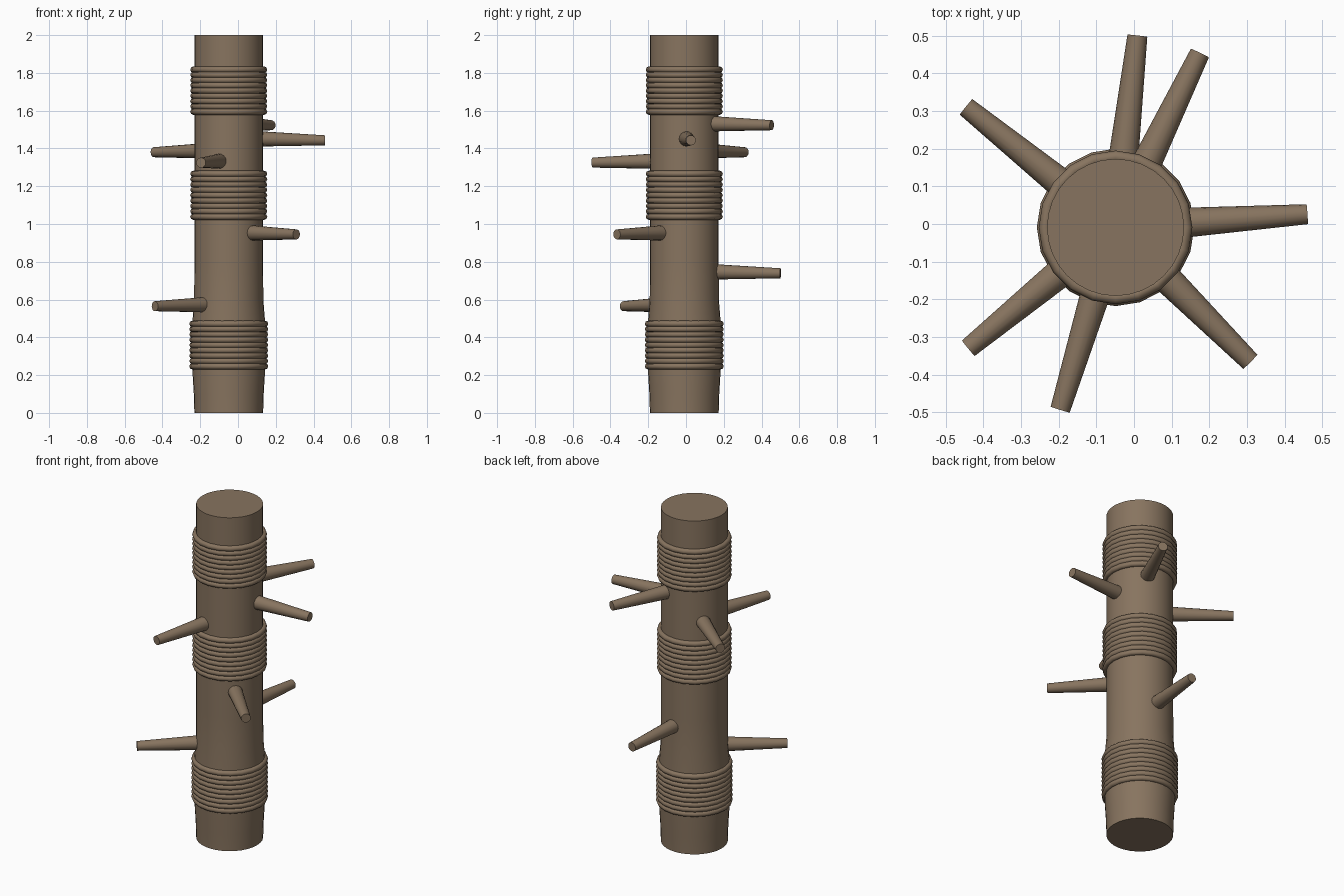
import bpy, bmesh, math
from mathutils import Vector

if "Cube" in bpy.data.objects:
    bpy.data.objects.remove(bpy.data.objects["Cube"])

CX, CY = -0.049, -0.009

wood = bpy.data.materials.new("brown wood")
wood.diffuse_color = (0.245, 0.175, 0.115, 1)
wood.use_nodes = True
wood.node_tree.nodes["Principled BSDF"].inputs["Base Color"].default_value = wood.diffuse_color


def finish(name, bm, angle=40):
    bmesh.ops.recalc_face_normals(bm, faces=bm.faces)
    me = bpy.data.meshes.new(name)
    bm.to_mesh(me)
    bm.free()
    ob = bpy.data.objects.new(name, me)
    bpy.context.collection.objects.link(ob)
    me.materials.append(wood)
    bpy.ops.object.select_all(action='DESELECT')
    ob.select_set(True)
    bpy.context.view_layer.objects.active = ob
    bpy.ops.object.shade_smooth_by_angle(angle=math.radians(angle))
    return ob


def circle(bm, r, z, n):
    return [bm.verts.new((CX + r * math.cos(2 * math.pi * i / n),
                          CY + r * math.sin(2 * math.pi * i / n), z)) for i in range(n)]


def bridge(bm, a, b):
    n = len(a)
    for i in range(n):
        j = (i + 1) % n
        bm.faces.new((a[i], a[j], b[j], b[i]))


# Trunk: straight post with a slight swelling under the lowest binding
bm = bmesh.new()
profile = [(0.182, 0), (0.185, 0.1), (0.191, 0.2), (0.195, 0.35),
           (0.191, 0.5), (0.183, 0.6), (0.182, 0.8), (0.182, 2.0)]
loops = [circle(bm, r, z, 32) for r, z in profile]
for a, b in zip(loops, loops[1:]):
    bridge(bm, a, b)
bm.faces.new(loops[0])
bm.faces.new(loops[-1])
finish("trunk", bm)

# Rope bindings: three stacks of rings
COUNT, MINOR, SIDES, SEG = 9, 0.0165, 8, 20
for name, z0, z1, outer in (("lower_binding", 0.23, 0.488, 0.209),
                            ("middle_binding", 1.022, 1.282, 0.204),
                            ("upper_binding", 1.578, 1.834, 0.204)):
    bm = bmesh.new()
    for k in range(COUNT):
        zc = z0 + MINOR + (z1 - z0 - 2 * MINOR) * k / (COUNT - 1)
        rings = []
        for s in range(SIDES):
            t = 2 * math.pi * s / SIDES
            rings.append(circle(bm, outer - MINOR + MINOR * math.cos(t),
                                zc + MINOR * math.sin(t), SEG))
        for s in range(SIDES):
            bridge(bm, rings[s], rings[(s + 1) % SIDES])
    finish(name, bm, 60)

# Pegs: tapered rods pointing out from the trunk axis, drooping slightly
tips = [(0.46, 0.026, 1.443), (0.175, 0.454, 1.523), (0.009, 0.50, 0.739),
        (-0.446, 0.311, 1.38), (-0.44, -0.33, 0.565),
        (-0.196, -0.493, 1.325), (0.309, -0.366, 0.945)]
for i, tip in enumerate(tips):
    tip = Vector(tip)
    out = Vector((tip.x - CX, tip.y - CY, 0)).normalized()
    base = Vector((CX, CY, tip.z + 0.008)) + out * 0.15
    d = tip - base
    bm = bmesh.new()
    bmesh.ops.create_cone(bm, cap_ends=True, segments=16, radius1=0.041,
                          radius2=0.0265, depth=d.length)
    m = d.to_track_quat('Z', 'Y').to_matrix().to_4x4()
    m.translation = (tip + base) / 2
    bm.transform(m)
    finish(f"peg_{i + 1}", bm)
